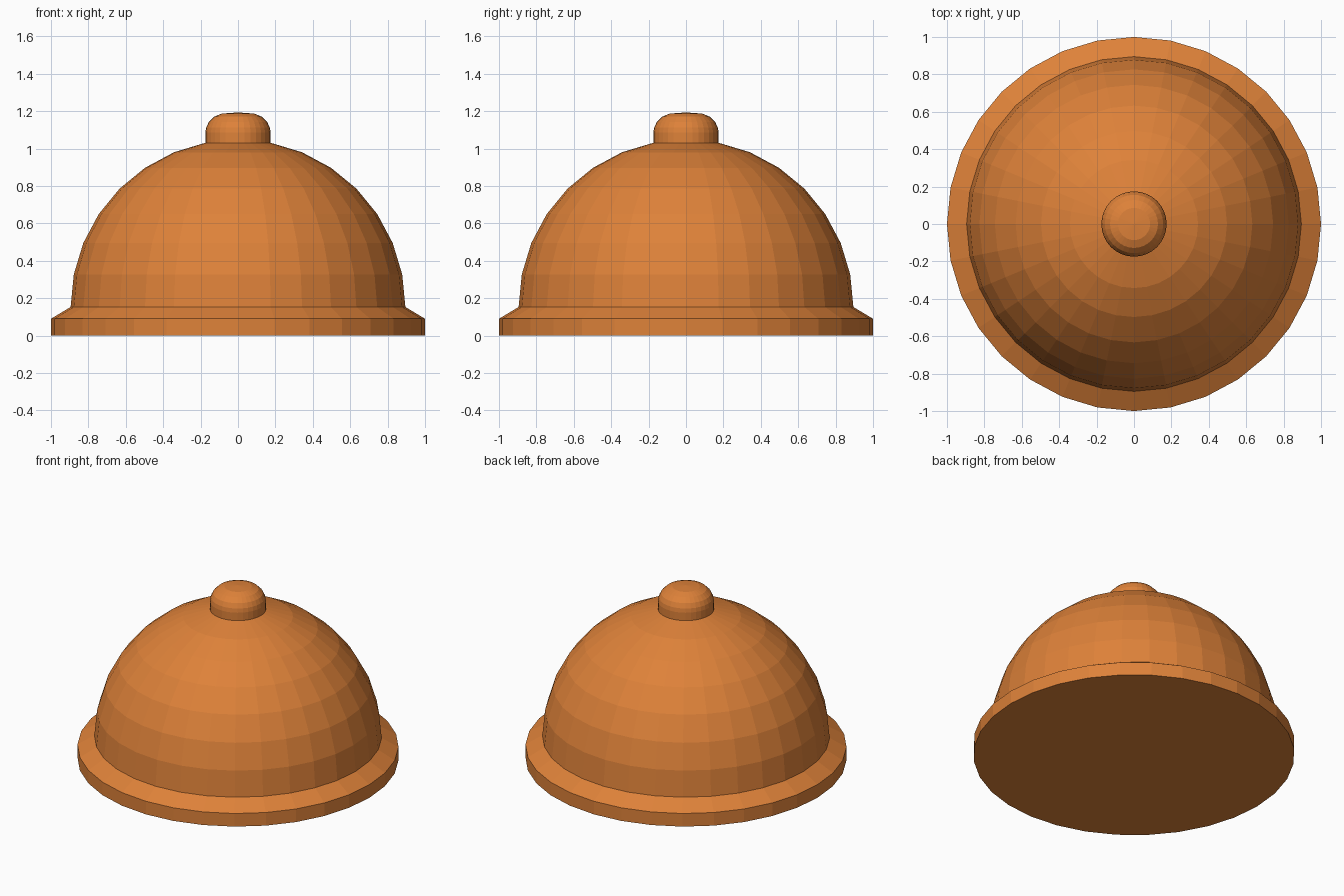
import bpy, bmesh
from math import sin, cos, pi, radians

cube = bpy.data.objects.get("Cube")
if cube:
    bpy.data.objects.remove(cube, do_unlink=True)

SIDES = 32
DOME_R, DOME_Z = 0.895, 0.153

copper = bpy.data.materials.new("copper_orange")
copper.use_nodes = True
colour = (0.73, 0.222, 0.041, 1)
copper.diffuse_color = colour
copper.node_tree.nodes["Principled BSDF"].inputs["Base Color"].default_value = colour


def lathe(name, profile):
    """Turn an (r, z) profile, listed bottom to top, around z; r = 0 makes a pole."""
    bm = bmesh.new()
    rings = []
    for r, z in profile:
        count = SIDES if r > 0 else 1
        rings.append([bm.verts.new((r * cos(2 * pi * i / SIDES),
                                    r * sin(2 * pi * i / SIDES), z))
                      for i in range(count)])
    for low, high in zip(rings, rings[1:]):
        for i in range(SIDES):
            j = (i + 1) % SIDES
            if len(low) == 1:
                bm.faces.new((low[0], high[j], high[i]))
            elif len(high) == 1:
                bm.faces.new((low[i], low[j], high[0]))
            else:
                bm.faces.new((low[i], low[j], high[j], high[i]))
    mesh = bpy.data.meshes.new(name)
    bm.to_mesh(mesh)
    bm.free()
    mesh.materials.append(copper)
    obj = bpy.data.objects.new(name, mesh)
    bpy.context.collection.objects.link(obj)
    return obj


# Base rim: closed underside, upright edge and sloped shoulder
lathe("base_rim", [(0, 0), (1, 0), (1, 0.09), (DOME_R, DOME_Z)])

# Dome: faceted half sphere that stops under the knob
step = radians(90) / 8
dome = [(DOME_R * cos(i * step), DOME_Z + DOME_R * sin(i * step)) for i in range(8)]
lathe("dome", dome)

# Knob: short neck with a rounded top
neck_r, neck_z = dome[-1]
lathe("top_knob", [(neck_r, neck_z), (neck_r, 1.085), (0.17, 1.112), (0.156, 1.142),
                   (0.128, 1.17), (0.086, 1.187), (0, 1.193)])
